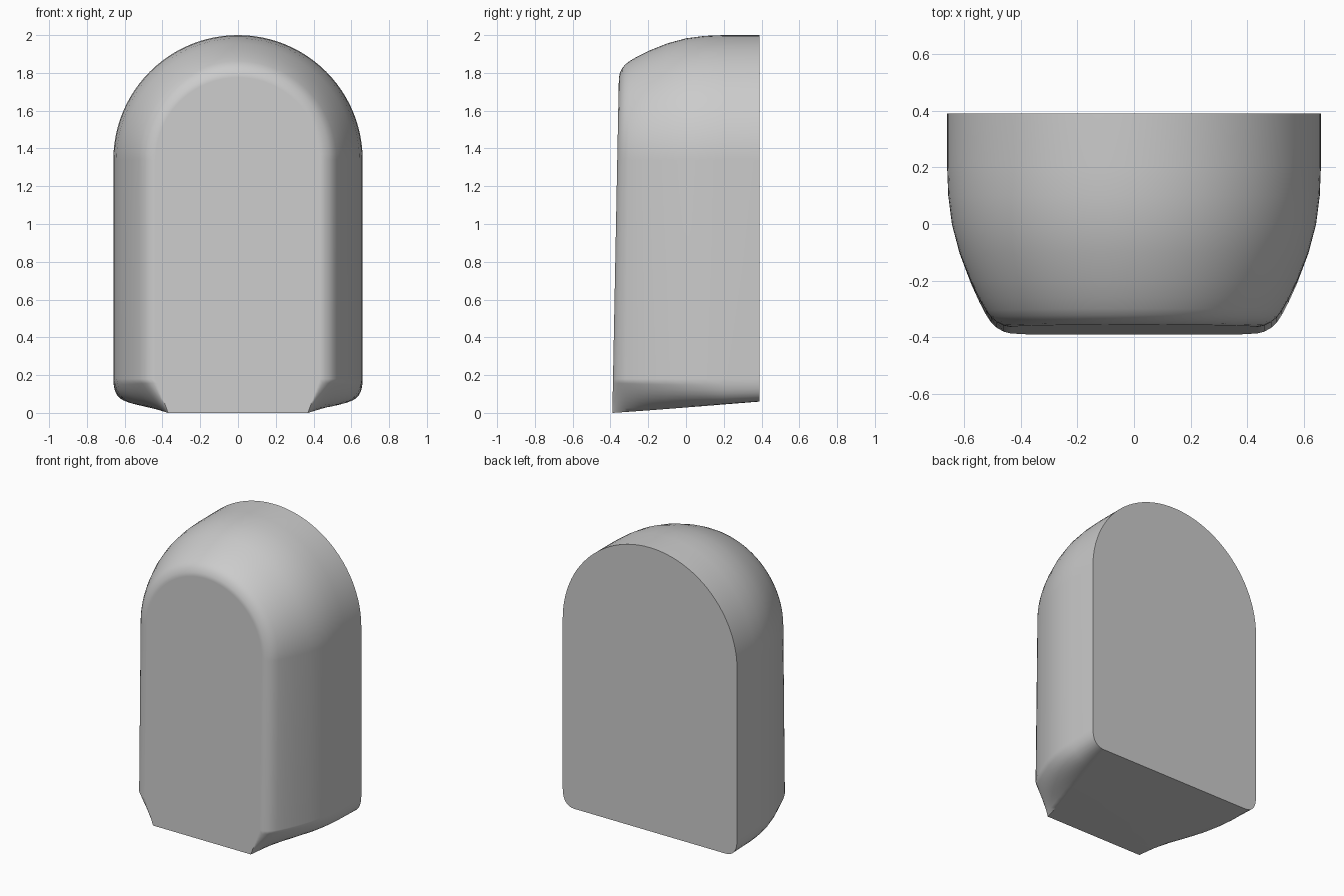
import bpy, bmesh, math

cube = bpy.data.objects.get("Cube")
if cube:
    bpy.data.objects.remove(cube, do_unlink=True)

SPRING = 1.34      # height where the arch begins
CORNER = 0.18      # height where the lower corners end
BACK, FRONT = 0.39, -0.355

# Depth and half width, from the flat back to the rounded front rim
PROFILE = [(BACK, 0.66), (0.2, 0.66), (0.1, 0.656), (0, 0.643), (-0.1, 0.616),
           (-0.2, 0.576), (-0.26, 0.546), (-0.3, 0.522), (-0.322, 0.505),
           (-0.338, 0.485), (-0.35, 0.46), (FRONT, 0.435)]


def half_outline(y, w):
    """Right half of one cross-section, from the bottom edge to the crown."""
    t = (BACK - y) / (BACK - FRONT)
    bottom = 0.06 * (1 - t)
    inner = 0.57 - 0.2 * t
    # Lower corner: round at the back, turning into a chamfer at the front
    cx = w + (0.5 * (inner + w) - w) * t ** 2
    cz = bottom + (0.5 * (bottom + CORNER) - bottom) * t ** 2
    pts = []
    for i in range(9):
        s = i / 8
        a, b, c = (1 - s) ** 2, 2 * s * (1 - s), s * s
        pts.append((a * inner + b * cx + c * w, a * bottom + b * cz + c * CORNER))
    # Arch
    for i in range(25):
        ang = math.pi / 2 * i / 24
        pts.append((w * math.cos(ang), SPRING + w * math.sin(ang)))
    return pts


def ring(bm, y, w):
    half = half_outline(y, w)
    outline = half + [(-x, z) for x, z in reversed(half[:-1])]
    lean = ((BACK - y) / (BACK - FRONT)) ** 5 * 0.035
    return [bm.verts.new((x, y - lean * (1 - z / 1.8), z)) for x, z in outline]


# Arched body lofted from back to front
bm = bmesh.new()
rings = [ring(bm, y, w) for y, w in PROFILE]
for a, b in zip(rings, rings[1:]):
    for i in range(len(a)):
        j = (i + 1) % len(a)
        bm.faces.new((a[i], a[j], b[j], b[i]))
bm.faces.new(rings[0])
bm.faces.new(rings[-1])
bmesh.ops.recalc_face_normals(bm, faces=bm.faces)
mesh = bpy.data.meshes.new("arched_body")
bm.to_mesh(mesh)
bm.free()
body = bpy.data.objects.new("arched_body", mesh)
bpy.context.collection.objects.link(body)

# Plain grey
grey = bpy.data.materials.new("light_grey")
grey.use_nodes = True
colour = (0.6, 0.6, 0.6, 1)
grey.diffuse_color = colour
grey.node_tree.nodes["Principled BSDF"].inputs["Base Color"].default_value = colour
mesh.materials.append(grey)

# Smooth shading with crisp back and bottom edges
bpy.ops.object.select_all(action="DESELECT")
body.select_set(True)
bpy.context.view_layer.objects.active = body
bpy.ops.object.shade_smooth_by_angle(angle=math.radians(35))
weighted = body.modifiers.new("even_normals", "WEIGHTED_NORMAL")
weighted.keep_sharp = True
